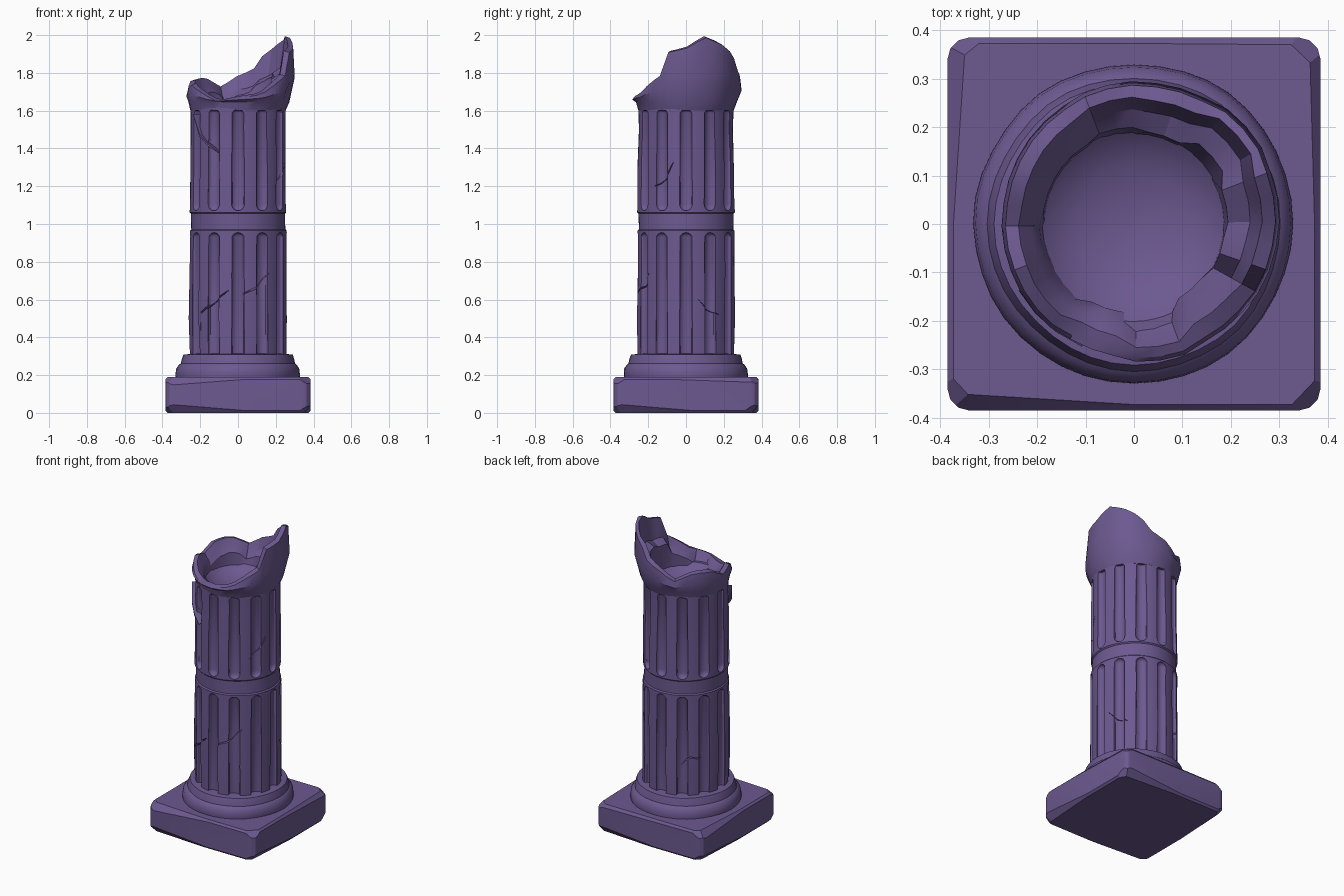
import bpy, bmesh, math, random
from mathutils import Vector, noise

random.seed(4)
default = bpy.data.objects.get("Cube")
if default:
    bpy.data.objects.remove(default)

stone = bpy.data.materials.new("purple stone")
stone.use_nodes = True
colour = (0.15, 0.10, 0.28, 1)
stone.diffuse_color = colour
stone.node_tree.nodes["Principled BSDF"].inputs["Base Color"].default_value = colour


def polar(r, a, z):
    return Vector((r * math.cos(a), r * math.sin(a), z))


def turn(i, n):
    return math.tau * i / n


def finish(name, bm, angle=30):
    bmesh.ops.recalc_face_normals(bm, faces=bm.faces)
    mesh = bpy.data.meshes.new(name)
    bm.to_mesh(mesh)
    bm.free()
    mesh.materials.append(stone)
    obj = bpy.data.objects.new(name, mesh)
    bpy.context.collection.objects.link(obj)
    smooth(obj, angle)
    return obj


def activate(obj):
    bpy.ops.object.select_all(action='DESELECT')
    obj.select_set(True)
    bpy.context.view_layer.objects.active = obj


def smooth(obj, angle):
    activate(obj)
    bpy.ops.object.shade_smooth_by_angle(angle=math.radians(angle))


def loft(bm, rings, closed=False):
    """Skin a list of point rings, capping the ends or joining them up."""
    loops = [[bm.verts.new(p) for p in ring] for ring in rings]
    n = len(loops[0])
    pairs = list(zip(loops, loops[1:])) + ([(loops[-1], loops[0])] if closed else [])
    for low, high in pairs:
        for i in range(n):
            j = (i + 1) % n
            bm.faces.new((low[i], low[j], high[j], high[i]))
    if not closed:
        bm.faces.new(loops[0])
        bm.faces.new(loops[-1])


def lathe(name, profile, n, wear, angle=30):
    """Turned part with slightly worn radius."""
    bm = bmesh.new()
    rings = []
    for r, z in profile:
        ring = []
        for i in range(n):
            p = polar(r, turn(i, n), z)
            ring.append(polar(r + wear * min(1, r * 4) * noise.noise(p * 5), turn(i, n), z))
        rings.append(ring)
    loft(bm, rings)
    return finish(name, bm, angle)


def carve(obj, bm):
    """Subtract a temporary cutter from a part."""
    cutter = finish("cutter", bm)
    cutter.hide_render = True
    mod = obj.modifiers.new("carve", 'BOOLEAN')
    mod.operation = 'DIFFERENCE'
    mod.solver = 'EXACT'
    mod.object = cutter
    activate(obj)
    bpy.ops.object.modifier_apply(modifier=mod.name)
    bpy.data.objects.remove(cutter)


# Square plinth with rounded, chipped corners
bm = bmesh.new()
bmesh.ops.create_cube(bm, size=1)
for v in bm.verts:
    v.co = Vector((v.co.x * 0.77, v.co.y * 0.77, (v.co.z + 0.5) * 0.19))
upright = [e for e in bm.edges if abs(e.verts[0].co.z - e.verts[1].co.z) > 0.1]
bmesh.ops.bevel(bm, geom=upright, offset=0.045, segments=3, profile=0.5, affect='EDGES')
rims = [e for e in bm.edges if abs(e.verts[0].co.z - e.verts[1].co.z) < 0.01]
bmesh.ops.bevel(bm, geom=rims, offset=0.012, segments=1, affect='EDGES')
chips = []
for sx in (-1, 1):
    for sy in (-1, 1):
        for sz in (-1, 1):
            away = Vector((sx * random.uniform(.5, 1), sy * random.uniform(.5, 1), sz * random.uniform(.6, 1.3)))
            corner = Vector((sx * 0.355, sy * 0.355, 0.095 + sz * 0.085))
            chips.append((corner, away))
for sx, sy in ((1, 0), (-1, 0), (0, 1), (0, -1)):
    for sz in (-1, 1):
        away = Vector((sx + sy * random.uniform(-.08, .08), sy + sx * random.uniform(-.08, .08), sz * 0.8))
        chips.append((Vector((sx * 0.379, sy * 0.379, 0.095 + sz * 0.087)), away))
for point, away in chips:
    cut = bmesh.ops.bisect_plane(bm, geom=bm.verts[:] + bm.edges[:] + bm.faces[:],
                                 plane_co=point, plane_no=away.normalized(), clear_outer=True)
    edges = [g for g in cut["geom_cut"] if isinstance(g, bmesh.types.BMEdge)]
    if len(edges) > 2:
        bmesh.ops.contextual_create(bm, geom=edges)
plinth = finish("plinth", bm, 25)

# Notch broken out of the plinth's front edge
bm = bmesh.new()
bmesh.ops.create_cone(bm, segments=4, radius1=0.0, radius2=0.05, depth=0.16, cap_ends=True)
for v in bm.verts:
    x, y, z = v.co
    v.co = Vector((-0.32 + z * 0.55 + y * 0.4, -0.325 + z * 0.4 - y * 0.3, 0.2 + x * 0.4))
carve(plinth, bm)

# Stepped round base
lathe("base_ring", [(0.325, 0.17), (0.33, 0.2), (0.326, 0.235), (0.312, 0.255), (0.303, 0.262),
                    (0.298, 0.285), (0.29, 0.308), (0.24, 0.314)], 40, 0.008)

# Shaft with a recessed middle band and a hollow top
shaft = lathe("fluted_shaft",
              [(0.258, 0.3), (0.26, 0.5), (0.258, 0.75), (0.257, 0.965), (0.25, 0.972),
               (0.25, 1.055), (0.257, 1.062), (0.256, 1.3), (0.253, 1.5), (0.253, 1.63),
               (0.2, 1.63), (0.17, 1.6), (0.12, 1.575), (0.06, 1.56), (0.01, 1.555)], 60, 0.006)

# Rounded vertical flutes
FLUTES = 12
bm = bmesh.new()
for bottom, top in ((0.26, 0.955), (1.07, 1.61)):
    for k in range(FLUTES):
        a = turn(k, FLUTES)
        made = bmesh.ops.create_uvsphere(bm, u_segments=12, v_segments=8, radius=0.035)
        for v in made["verts"]:
            x, y, z = v.co
            z += top - 0.035 if z > 0.001 else bottom + 0.035
            out = 0.255 + x * 0.75
            v.co = Vector((out * math.cos(a) - y * math.sin(a), out * math.sin(a) + y * math.cos(a), z))
carve(shaft, bm)

# Thin cracks: paths of (angle in degrees, height) around the shaft
cracks = [[(-150, 1.58), (-138, 1.47), (-126, 1.42), (-113, 1.38)],
          [(-140, 0.4), (-138, 0.53), (-122, 0.58), (-101, 0.65)],
          [(-84, 0.63), (-64, 0.67), (-50, 0.74)],
          [(-40, 1.2), (-25, 1.24), (-15, 1.33)],
          [(15, 0.6), (25, 0.55), (42, 0.52)],
          [(118, 0.5), (130, 0.56), (150, 0.54)]]
bm = bmesh.new()
for path in cracks:
    rings = []
    for step, (deg, z) in enumerate(path):
        a = math.radians(deg)
        w = 0.002 if step in (0, len(path) - 1) else 0.006
        rings.append([polar(0.275, a, z + w), polar(0.225, a, z + w / 3),
                      polar(0.225, a, z - w / 3), polar(0.275, a, z - w)])
    loft(bm, rings)
carve(shaft, bm)
smooth(shaft, 30)

# Broken crown: rim height by angle in degrees
rim = [(-180, 1.72), (-160, 1.75), (-138, 1.71), (-115, 1.66), (-90, 1.68), (-62, 1.7),
       (-45, 1.75), (-24, 1.81), (-19, 1.92), (0, 1.94), (20, 2.0), (45, 1.95), (64, 1.88),
       (72, 1.82), (90, 1.79), (110, 1.73), (135, 1.78), (160, 1.77), (180, 1.72)]


def rim_height(deg):
    for (a, za), (b, zb) in zip(rim, rim[1:]):
        if a <= deg <= b:
            return za + (zb - za) * (deg - a) / (b - a)


SIDES = 36
rows = [[] for _ in range(8)]
chunk = (0, 0)
for i in range(SIDES):
    if i % 3 == 0:
        chunk = (random.uniform(-.018, .018), random.uniform(-.02, .03))
    deg = -179 + 360 * i / SIDES
    a = math.radians(deg)
    top = rim_height(deg)
    lean = 0.5 + 0.5 * math.cos(a - math.radians(25))
    outer = 0.272 + 0.03 * lean + chunk[0] * 0.3
    inner = outer - 0.035 + chunk[0] * 0.5
    ledge = 1.63 + (top - 1.63) * 0.55 + chunk[1]
    middle = 1.64 + (top - 1.64) * 0.45
    section = [(0.252, 1.6), (0.262 + 0.01 * lean, 1.645), (outer, middle),
               (outer - 0.008, top - 0.012 + chunk[1] * 0.1), (inner, top - 0.004),
               (inner - 0.025, ledge), (0.195 + chunk[0], ledge - 0.03), (0.185, 1.595)]
    for row, (r, z) in zip(rows, section):
        row.append(polar(r, a, z))
bm = bmesh.new()
loft(bm, rows, closed=True)
finish("broken_crown", bm, 28)
